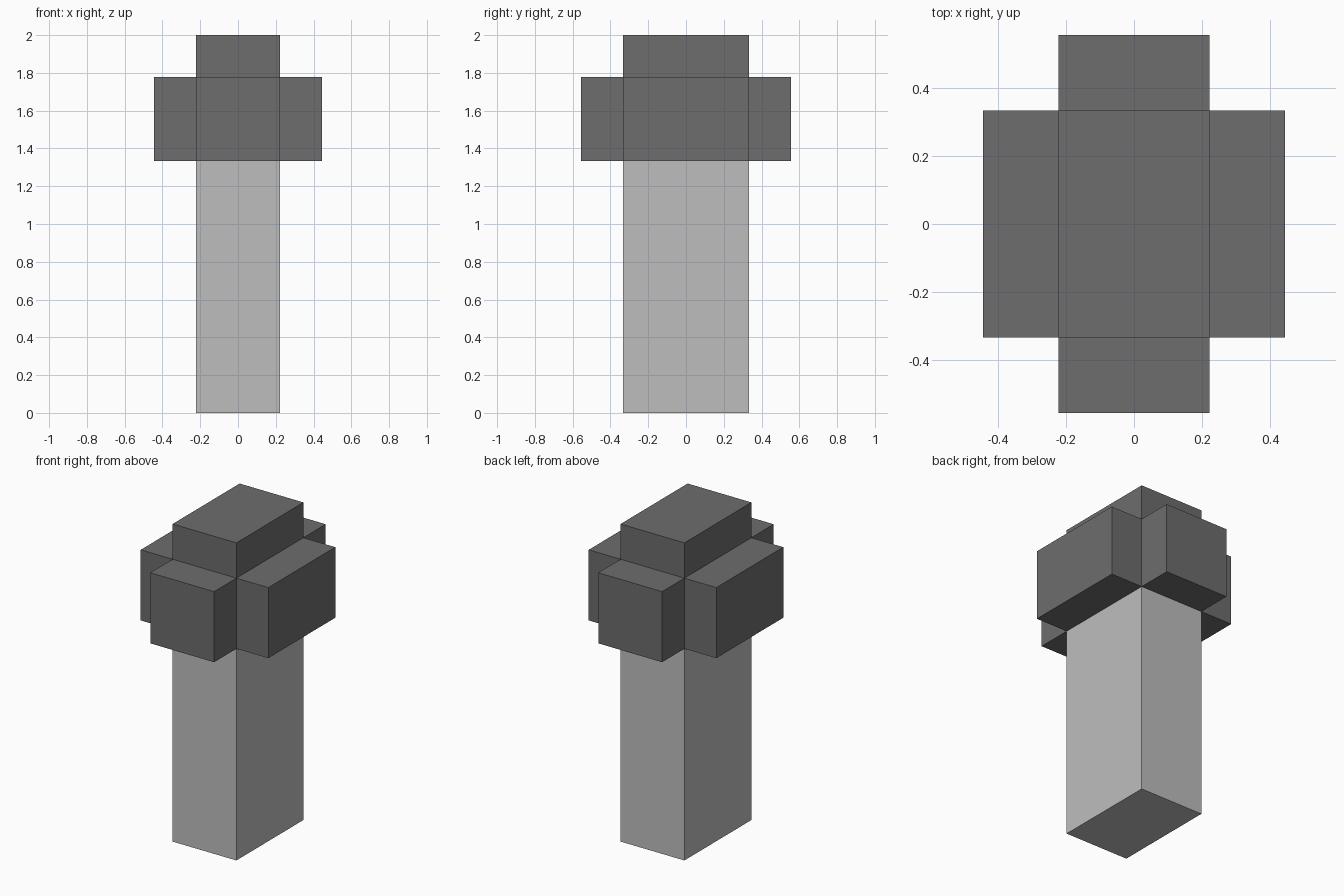
import bpy
import bmesh

cube = bpy.data.objects.get("Cube")
if cube:
    bpy.data.objects.remove(cube, do_unlink=True)

U = 2 / 9  # module: every part is a whole number of these, or half


def make_material(name, value):
    mat = bpy.data.materials.new(name)
    mat.use_nodes = True
    colour = (value, value, value, 1)
    mat.diffuse_color = colour
    mat.node_tree.nodes["Principled BSDF"].inputs["Base Color"].default_value = colour
    return mat


def box(name, low, high, mat):
    """Box between two corners given in modules."""
    bm = bmesh.new()
    bmesh.ops.create_cube(bm, size=1)
    for v in bm.verts:
        v.co = [(h if c > 0 else l) * U for c, l, h in zip(v.co, low, high)]
    mesh = bpy.data.meshes.new(name)
    bm.to_mesh(mesh)
    bm.free()
    mesh.materials.append(mat)
    obj = bpy.data.objects.new(name, mesh)
    bpy.context.collection.objects.link(obj)
    return obj


light = make_material("light grey", 0.515)
dark = make_material("dark grey", 0.153)

# Handle post and the core of the head above it
box("post", (-1, -1.5, 0), (1, 1.5, 6), light)
box("head_core", (-1, -1.5, 6), (1, 1.5, 9), dark)

# Four blocks around the core
box("left_block", (1, -1.5, 6), (2, 1.5, 8), dark)
box("right_block", (-2, -1.5, 6), (-1, 1.5, 8), dark)
box("front_block", (-1, -2.5, 6), (1, -1.5, 8), dark)
box("back_block", (-1, 1.5, 6), (1, 2.5, 8), dark)
